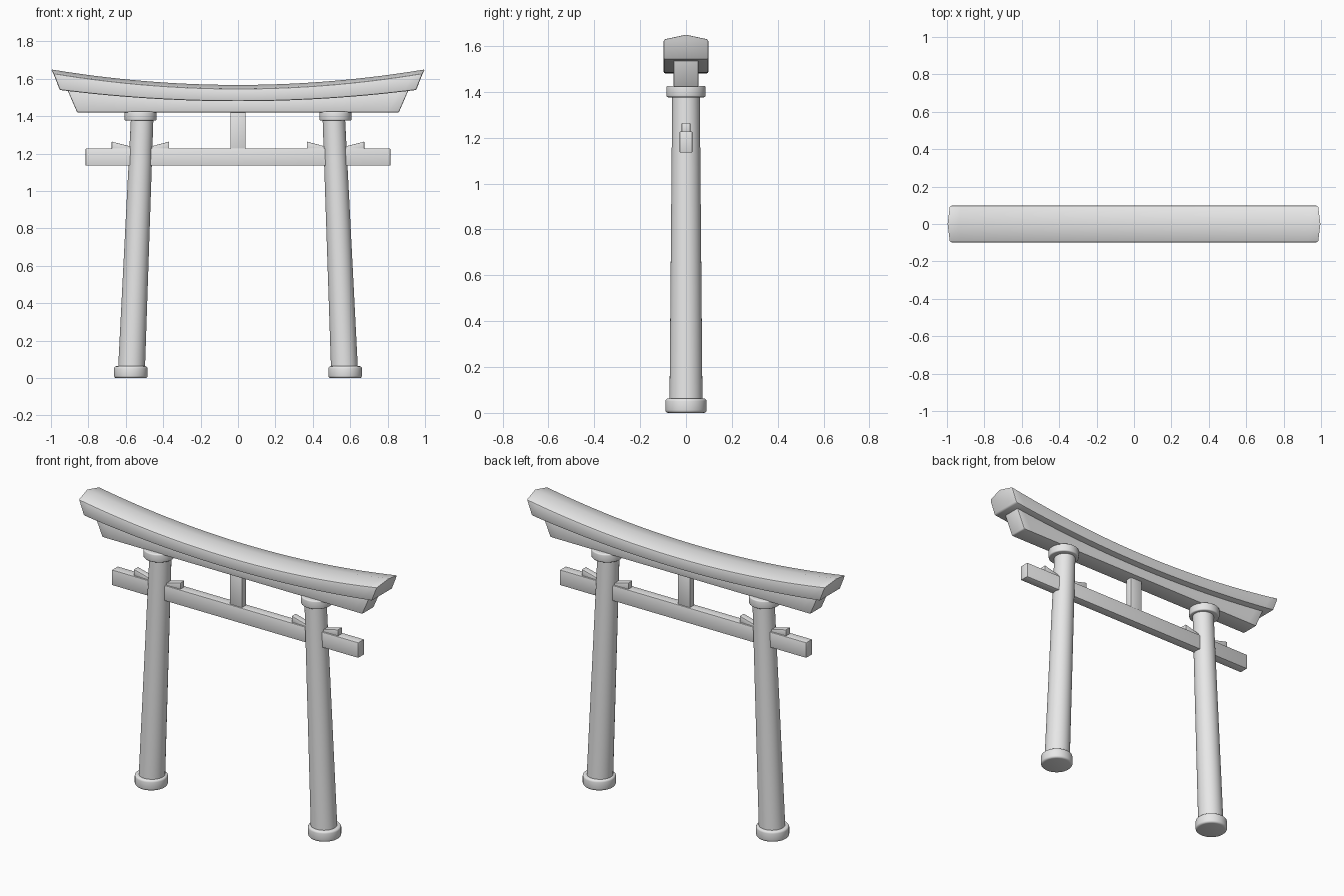
import bpy, bmesh, math
from mathutils import Matrix, Vector

old = bpy.data.objects.get("Cube")
if old:
    bpy.data.objects.remove(old)

stone = bpy.data.materials.new("plain grey")
stone.use_nodes = True
grey = (0.8, 0.8, 0.8, 1)
stone.diffuse_color = grey
stone.node_tree.nodes["Principled BSDF"].inputs["Base Color"].default_value = grey


def finish(name, bm, bevel=0.0, segments=2):
    """Round the sharp edges and turn the bmesh into a smooth-shaded object."""
    bmesh.ops.recalc_face_normals(bm, faces=bm.faces)
    if bevel:
        sharp = [e for e in bm.edges if e.calc_face_angle(0) > math.radians(35)]
        bmesh.ops.bevel(bm, geom=sharp, offset=bevel, segments=segments,
                        profile=0.5, affect='EDGES', clamp_overlap=True)
    mesh = bpy.data.meshes.new(name)
    bm.to_mesh(mesh)
    bm.free()
    mesh.materials.append(stone)
    obj = bpy.data.objects.new(name, mesh)
    bpy.context.collection.objects.link(obj)
    bpy.ops.object.select_all(action='DESELECT')
    obj.select_set(True)
    bpy.context.view_layer.objects.active = obj
    bpy.ops.object.shade_smooth_by_angle(angle=math.radians(35))
    return obj


def beam(name, section, steps, bevel):
    """Loft along x; section points are (y, z at middle, rise at ends, half length)."""
    bm = bmesh.new()
    rings = []
    for i in range(steps + 1):
        t = 2 * i / steps - 1
        rings.append([bm.verts.new((t * half, y, z + rise * t * t))
                      for y, z, rise, half in section])
    n = len(section)
    for a, b in zip(rings, rings[1:]):
        for j in range(n):
            k = (j + 1) % n
            bm.faces.new((a[j], a[k], b[k], b[j]))
    bm.faces.new(rings[0])
    bm.faces.new(rings[-1])
    return finish(name, bm, bevel)


def prism(name, outline, depth, bevel):
    """Extrude an x-z outline evenly to both sides of y = 0."""
    bm = bmesh.new()
    front = bm.faces.new([bm.verts.new((x, -depth, z)) for x, z in outline])
    new = bmesh.ops.extrude_face_region(bm, geom=[front])["geom"]
    bmesh.ops.translate(bm, vec=(0, 2 * depth, 0),
                        verts=[v for v in new if isinstance(v, bmesh.types.BMVert)])
    return finish(name, bm, bevel)


def box(name, x, z0, z1, depth, bevel):
    return prism(name, [(-x, z0), (x, z0), (x, z1), (-x, z1)], depth, bevel)


def drum(name, x0, z0, r0, x1, z1, r1, bevel=0.0):
    """Tapered, leaning cylinder with level ends."""
    bm = bmesh.new()
    bmesh.ops.create_cone(bm, cap_ends=True, segments=40, radius1=r0, radius2=r1,
                          depth=1, matrix=Matrix.Translation((0, 0, 0.5)))
    for v in bm.verts:
        t = v.co.z
        v.co = Vector((v.co.x + x0 + (x1 - x0) * t, v.co.y, z0 + (z1 - z0) * t))
    return finish(name, bm, bevel, 3)


# Curved top lintel with a shallow ridge and slanted ends
beam("top_lintel", [(0, 1.567, 0.083, 1.0), (0.098, 1.547, 0.082, 0.987),
                    (0.098, 1.48, 0.06, 0.953), (-0.098, 1.48, 0.06, 0.953),
                    (-0.098, 1.547, 0.082, 0.987)], 32, 0.008)

# Second lintel: flat underside, top following the curve above it
beam("second_lintel", [(0.055, 1.49, 0.05, 0.912), (0.055, 1.42, 0, 0.86),
                       (-0.055, 1.42, 0, 0.86), (-0.055, 1.49, 0.05, 0.912)], 32, 0.006)

# Straight tie beam and the short strut above it
box("tie_beam", 0.815, 1.135, 1.227, 0.028, 0.004)
box("centre_strut", 0.04, 1.22, 1.425, 0.021, 0.003)

# Leaning pillars with their collars and wedges
for side, s in (("right", -1), ("left", 1)):
    drum(side + "_pillar", s * 0.57, 0.03, 0.072, s * 0.512, 1.4, 0.06)
    drum(side + "_base_collar", s * 0.573, 0, 0.09, s * 0.573, 0.063, 0.09, 0.012)
    drum(side + "_top_collar", s * 0.521, 1.376, 0.086, s * 0.521, 1.426, 0.086, 0.007)
    for place, tall, thin in (("outer", 0.675, 0.55), ("inner", 0.368, 0.49)):
        prism(f"{side}_{place}_wedge",
              [(s * tall, 1.222), (s * thin, 1.222), (s * thin, 1.232), (s * tall, 1.264)],
              0.019, 0.002)
